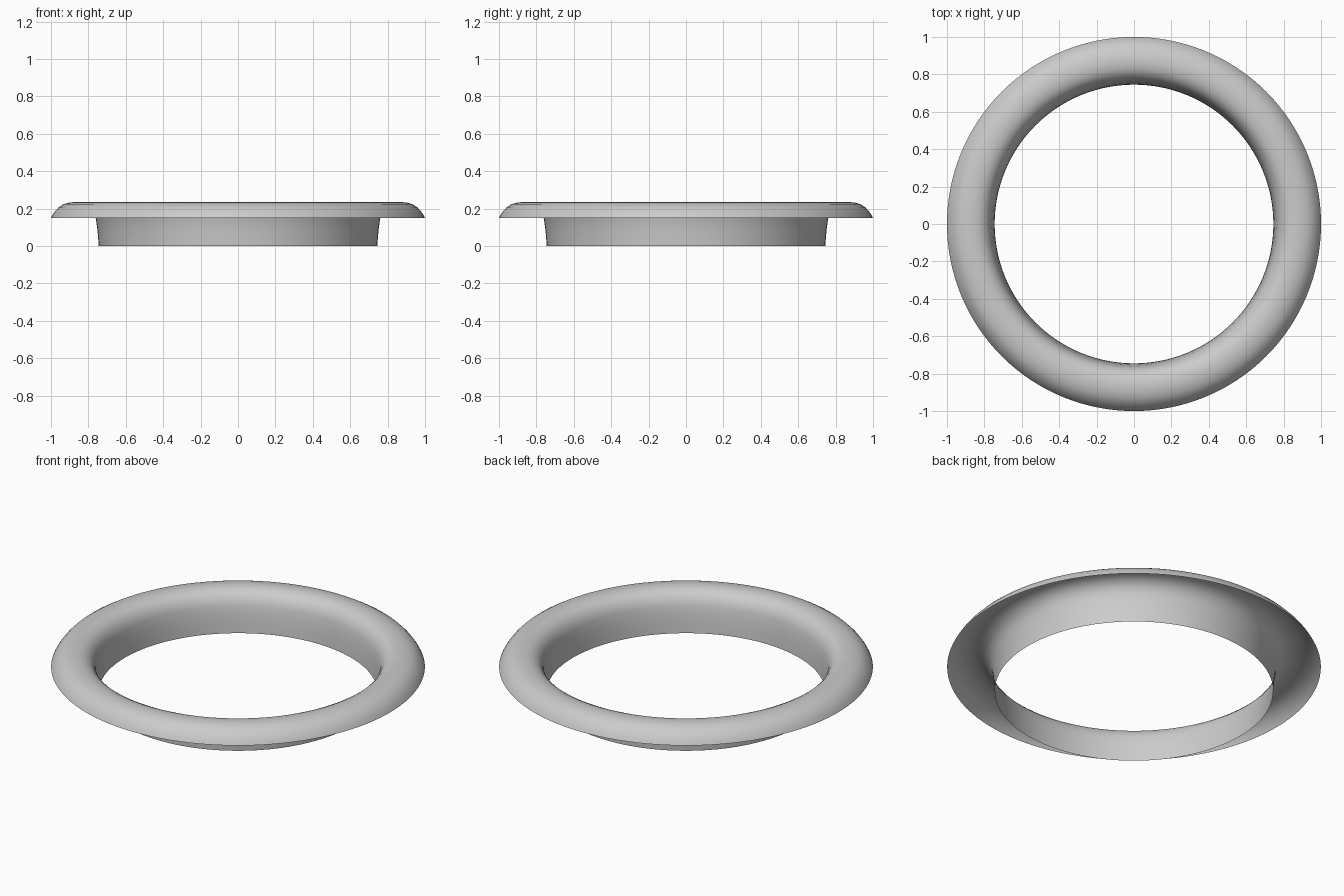
import bpy
import bmesh
import math

cube = bpy.data.objects.get("Cube")
if cube:
    bpy.data.objects.remove(cube, do_unlink=True)

# Light grey finish
grey = bpy.data.materials.new("light_grey")
grey.use_nodes = True
colour = (0.6, 0.6, 0.6, 1)
grey.diffuse_color = colour
grey.node_tree.nodes["Principled BSDF"].inputs["Base Color"].default_value = colour

# Open cross-section (radius, height): collar, rounded crown, outer lip
profile = [(0.745, 0), (0.748, 0.05), (0.753, 0.1), (0.761, 0.15),
           (0.769, 0.175), (0.783, 0.199), (0.803, 0.218), (0.83, 0.231),
           (0.865, 0.236), (0.9, 0.233), (0.932, 0.224), (0.958, 0.208),
           (0.978, 0.187), (0.991, 0.168), (1.0, 0.15)]

# Sweep the section around the vertical axis as a thin shell
bm = bmesh.new()
verts = [bm.verts.new((r, 0, z)) for r, z in profile]
edges = [bm.edges.new(pair) for pair in zip(verts, verts[1:])]
bmesh.ops.spin(bm, geom=verts + edges, cent=(0, 0, 0), axis=(0, 0, 1),
               angle=math.tau, steps=128, use_merge=True)
bmesh.ops.remove_doubles(bm, verts=bm.verts, dist=0.0001)

# Make the crown face upward
bm.normal_update()
if max(bm.faces, key=lambda f: f.calc_center_median().z).normal.z < 0:
    bmesh.ops.reverse_faces(bm, faces=bm.faces)

mesh = bpy.data.meshes.new("flanged_ring")
bm.to_mesh(mesh)
bm.free()
mesh.materials.append(grey)
mesh.shade_smooth()
ring = bpy.data.objects.new("flanged_ring", mesh)
bpy.context.collection.objects.link(ring)
